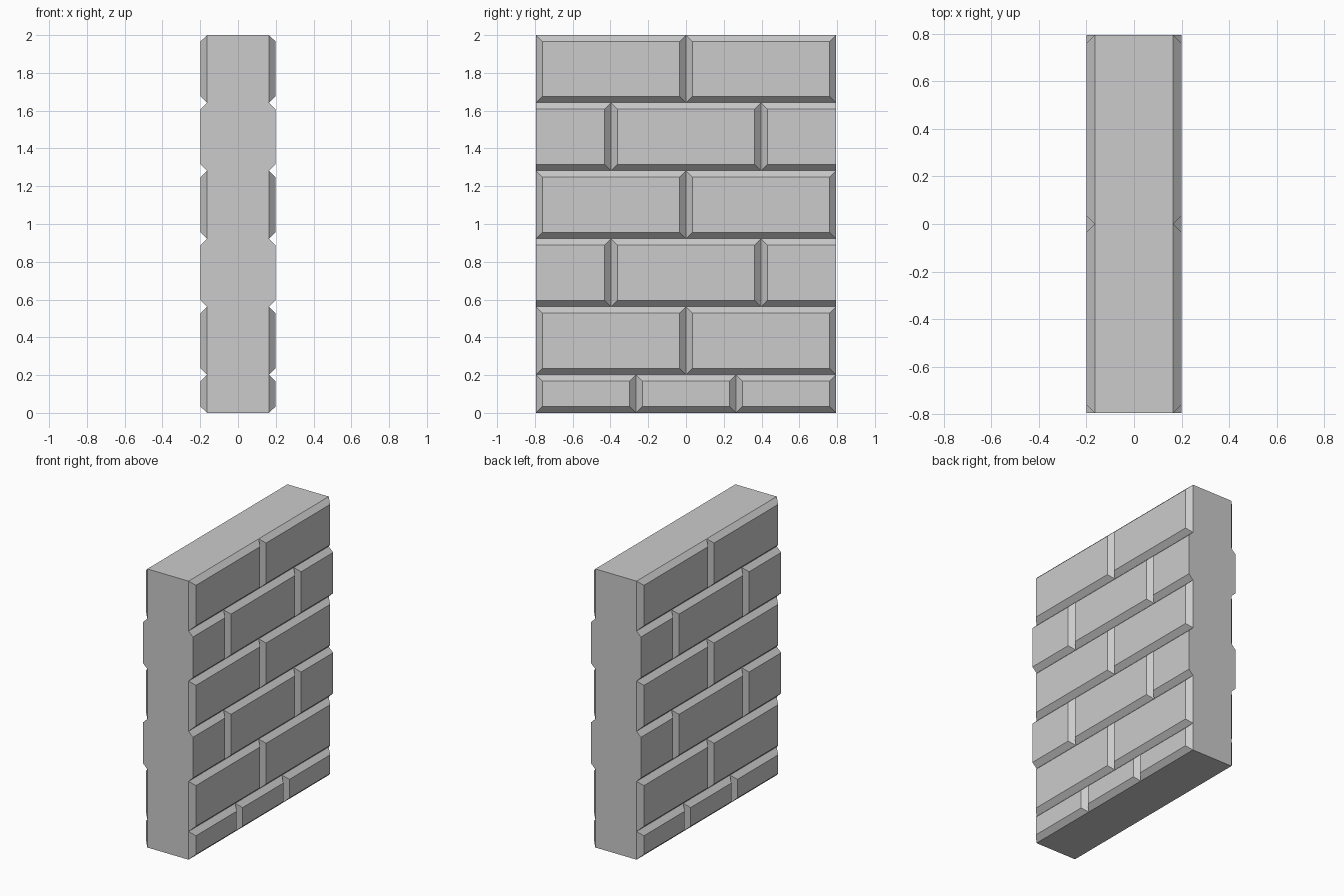
import bpy
import bmesh

if "Cube" in bpy.data.objects:
    bpy.data.objects.remove(bpy.data.objects["Cube"])

HALF = 0.795              # half length along y
BASE, FACE = 0.164, 0.199  # groove depth and brick face in x
BEV = 0.034               # chamfer inset
Z = [0.0, 0.202, 0.562, 0.922, 1.282, 1.642, 2.0]

# Vertical joints per course: thirds at the bottom, then running bond
thirds = [-HALF, -HALF / 3, HALF / 3, HALF]
halves = [-HALF, 0.0, HALF]
offset = [-HALF, -HALF / 2, HALF / 2, HALF]
COURSES = [thirds, halves, offset, halves, offset, halves]


def is_flush(row):
    return COURSES[row] is offset


def joints_at(level):
    """All joint positions touching a bed line, so neighbouring courses weld."""
    rows = [r for r in (level - 1, level) if 0 <= r < len(COURSES)]
    return sorted({y for r in rows for y in COURSES[r]})


bm = bmesh.new()


def face(points):
    bm.faces.new([bm.verts.new(p) for p in points])


def brick(s, row, y0, y1):
    z0, z1 = Z[row], Z[row + 1]
    cut0 = is_flush(row) and y0 == -HALF
    cut1 = is_flush(row) and y1 == HALF
    a = y0 if cut0 else y0 + BEV
    b = y1 if cut1 else y1 - BEV
    lo, hi = z0 + BEV, z1 - BEV
    xb, xf = s * BASE, s * FACE
    face([(xf, a, lo), (xf, b, lo), (xf, b, hi), (xf, a, hi)])
    # Chamfers along the beds
    for level, zb, zf in ((row, z0, lo), (row + 1, z1, hi)):
        edge = [(xb, y, zb) for y in joints_at(level) if y0 <= y <= y1]
        face(edge + [(xf, b, zf), (xf, a, zf)])
    # Chamfers along the upright joints; bricks cut by the wall end have none
    for cut, yb, yf in ((cut0, y0, a), (cut1, y1, b)):
        if not cut:
            face([(xb, yb, z0), (xb, yb, z1), (xf, yf, hi), (xf, yf, lo)])


# Brick faces on both sides
for s in (1, -1):
    for row, joints in enumerate(COURSES):
        for y0, y1 in zip(joints, joints[1:]):
            brick(s, row, y0, y1)

# Top and bottom
for level in (0, len(COURSES)):
    ys = joints_at(level)
    face([(BASE, y, Z[level]) for y in ys] +
         [(-BASE, y, Z[level]) for y in reversed(ys)])

# Notched wall ends
profile = [(BASE, Z[0])]
for row in range(len(COURSES)):
    if is_flush(row):
        profile += [(FACE, Z[row] + BEV), (FACE, Z[row + 1] - BEV)]
    profile.append((BASE, Z[row + 1]))
for y in (-HALF, HALF):
    face([(x, y, z) for x, z in profile] +
         [(-x, y, z) for x, z in reversed(profile)])

bmesh.ops.remove_doubles(bm, verts=bm.verts, dist=0.0005)
bmesh.ops.recalc_face_normals(bm, faces=bm.faces)
mesh = bpy.data.meshes.new("brick_wall")
bm.to_mesh(mesh)
bm.free()
wall = bpy.data.objects.new("brick_wall", mesh)
bpy.context.collection.objects.link(wall)
